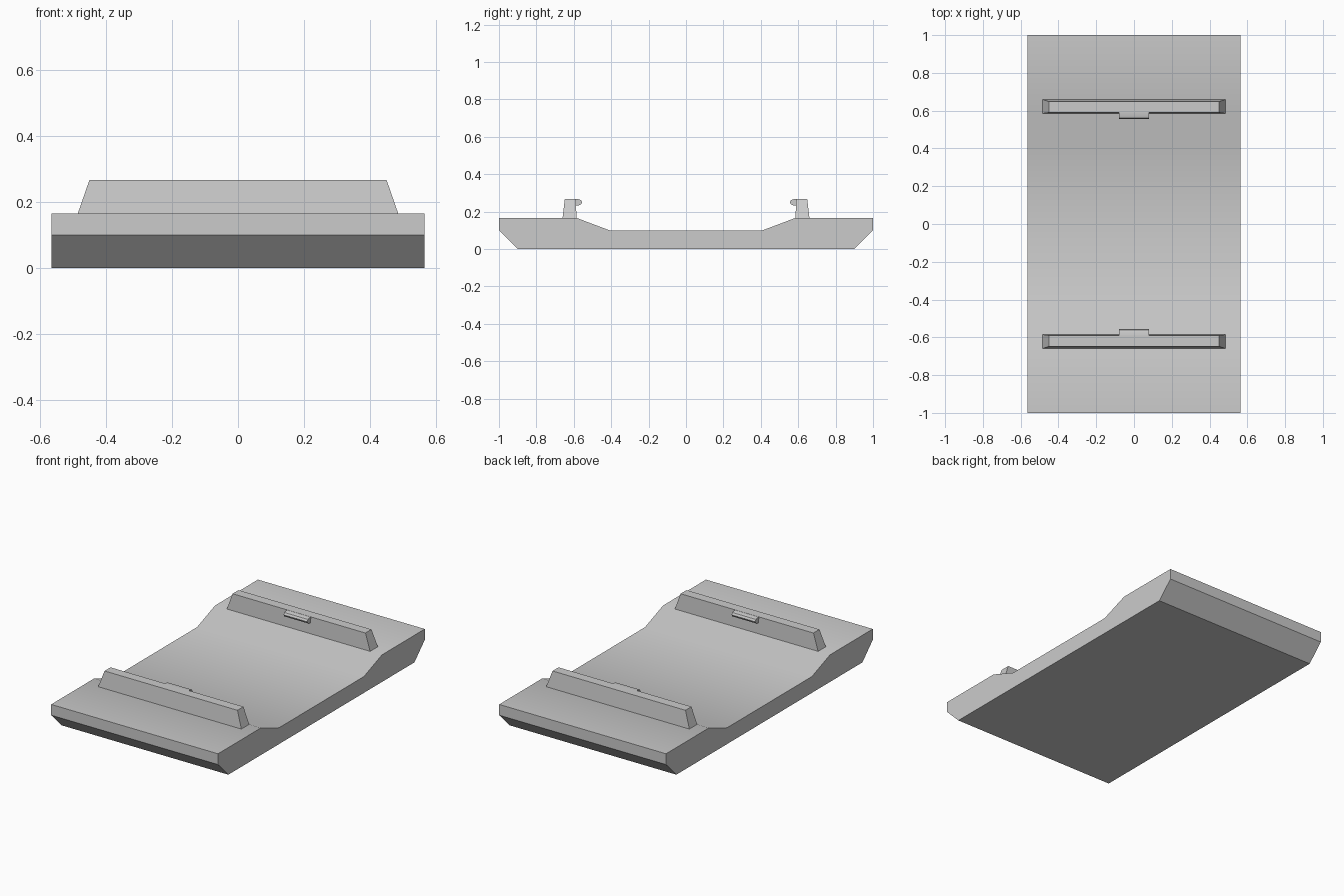
import bpy, bmesh, math

cube = bpy.data.objects.get("Cube")
if cube:
    bpy.data.objects.remove(cube)

grey = bpy.data.materials.new("light grey")
grey.use_nodes = True
colour = (0.6, 0.6, 0.6, 1)
grey.diffuse_color = colour
bsdf = next(n for n in grey.node_tree.nodes if n.type == "BSDF_PRINCIPLED")
bsdf.inputs["Base Color"].default_value = colour


def loft(name, right, left):
    """Solid between two matching outlines."""
    bm = bmesh.new()
    a = [bm.verts.new(p) for p in right]
    b = [bm.verts.new(p) for p in left]
    bm.faces.new(a)
    bm.faces.new(b)
    for i in range(len(a)):
        j = (i + 1) % len(a)
        bm.faces.new((a[i], a[j], b[j], b[i]))
    bmesh.ops.recalc_face_normals(bm, faces=bm.faces)
    mesh = bpy.data.meshes.new(name)
    bm.to_mesh(mesh)
    bm.free()
    mesh.materials.append(grey)
    obj = bpy.data.objects.new(name, mesh)
    bpy.context.collection.objects.link(obj)
    bpy.ops.object.select_all(action="DESELECT")
    obj.select_set(True)
    bpy.context.view_layer.objects.active = obj
    bpy.ops.object.shade_smooth_by_angle(angle=math.radians(30))
    return obj


def extrude_x(name, outline, half_width):
    return loft(name, [(-half_width, y, z) for y, z in outline],
                [(half_width, y, z) for y, z in outline])


# Base: chamfered ends and a sunken middle with ramps
half = [(0.9, 0), (1, 0.1), (1, 0.166), (0.585, 0.166), (0.41, 0.1)]
extrude_x("base", half + [(-y, z) for y, z in reversed(half)], 0.565)

# Tapered cross bars, each with a rounded catch facing the middle
bar = [(0.66, 0.166, 0.485), (0.648, 0.267, 0.45),
       (0.59, 0.267, 0.45), (0.585, 0.166, 0.485)]
catch = [(0.6, 0.233), (0.575, 0.233), (0.562, 0.238), (0.555, 0.25),
         (0.562, 0.262), (0.575, 0.266), (0.6, 0.266)]
for end, side in (("front", -1), ("back", 1)):
    loft(end + "_bar", [(-x, side * y, z) for y, z, x in bar],
         [(x, side * y, z) for y, z, x in bar])
    extrude_x(end + "_catch", [(side * y, z) for y, z in catch], 0.08)
